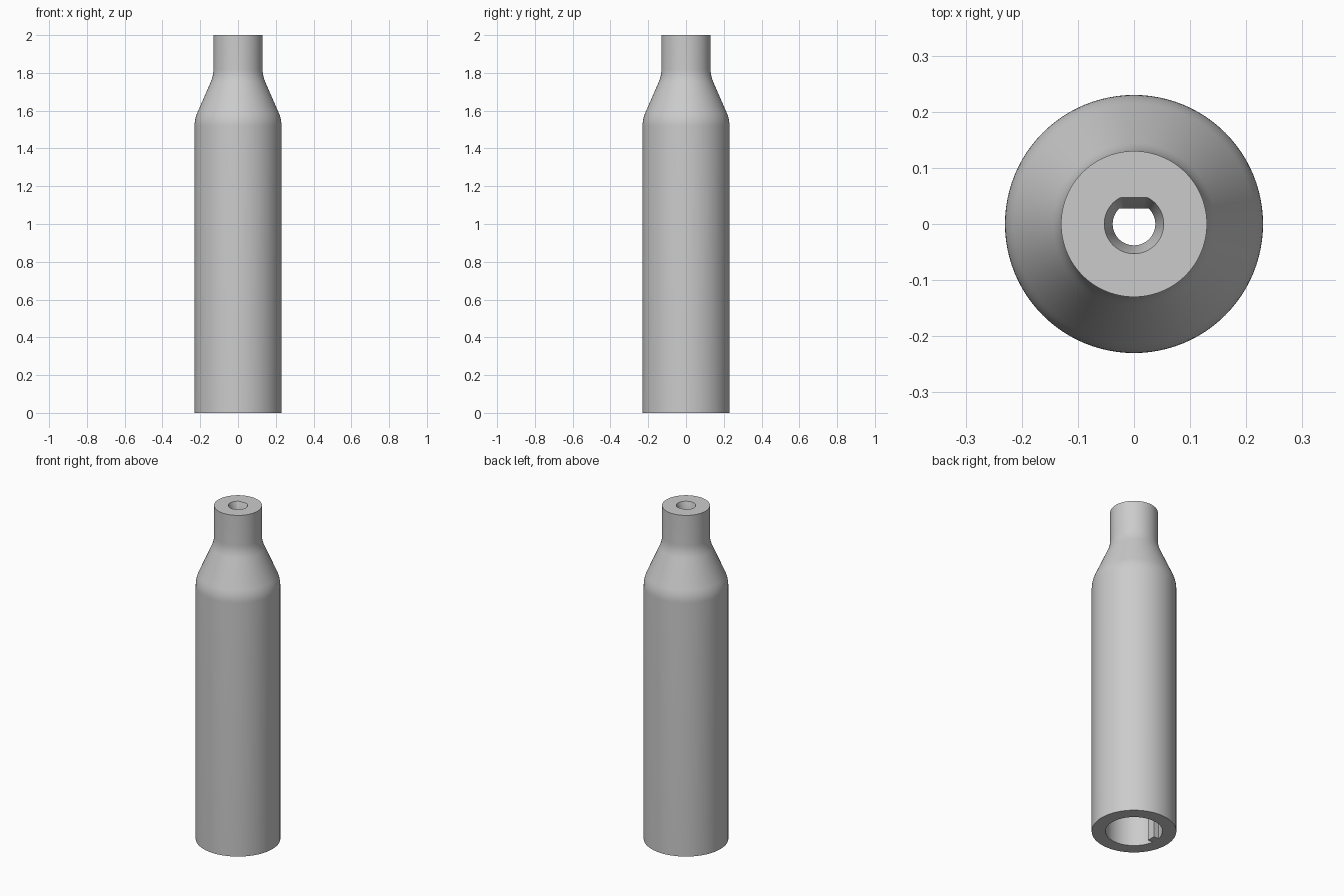
import bpy, bmesh, math
from mathutils import Vector

cube = bpy.data.objects.get("Cube")
if cube:
    bpy.data.objects.remove(cube, do_unlink=True)

SIDES = 96

grey = bpy.data.materials.new("plain grey")
grey.use_nodes = True
COLOUR = (0.6, 0.6, 0.6, 1)
grey.diffuse_color = COLOUR
grey.node_tree.nodes["Principled BSDF"].inputs["Base Color"].default_value = COLOUR


def finish(bm, name):
    """Turn a bmesh into a named, shaded object."""
    bmesh.ops.recalc_face_normals(bm, faces=bm.faces)
    mesh = bpy.data.meshes.new(name)
    bm.to_mesh(mesh)
    bm.free()
    mesh.materials.append(grey)
    obj = bpy.data.objects.new(name, mesh)
    bpy.context.collection.objects.link(obj)
    bpy.ops.object.select_all(action="DESELECT")
    obj.select_set(True)
    bpy.context.view_layer.objects.active = obj
    bpy.ops.object.shade_smooth_by_angle(angle=math.radians(25))
    return obj


def fillet(a, corner, b, steps=6):
    """Rounded profile corner from a to b as (radius, height, flat)."""
    a, corner, b = Vector(a), Vector(corner), Vector(b)
    out = []
    for i in range(steps + 1):
        t = i / steps
        p = a.lerp(corner, t).lerp(corner.lerp(b, t), t)
        out.append((p.x, p.y, 1))
    return out


def ring(bm, radius, z, flat):
    """Circle of vertices, cut straight at y = flat."""
    angles = [2 * math.pi * i / SIDES for i in range(SIDES)]
    return [bm.verts.new((radius * math.cos(a), min(radius * math.sin(a), flat), z))
            for a in angles]


# Sleeve: outer wall, shoulder, neck, D-shaped hole with chamfer, lower bore
profile = [(0.23, 0, 1)]
profile += fillet((0.23, 1.52), (0.23, 1.555), (0.215, 1.59))
profile += fillet((0.145, 1.75), (0.13, 1.785), (0.13, 1.82))
profile += [(0.13, 2, 1),
            (0.053, 2, 0.047), (0.038, 1.95, 0.028),
            (0.038, 1.5, 0.028),
            (0.155, 1.5, 1), (0.155, 0, 1)]

bm = bmesh.new()
rings = [ring(bm, *p) for p in profile]
for lower, upper in zip(rings, rings[1:] + rings[:1]):
    for i in range(SIDES):
        j = (i + 1) % SIDES
        bm.faces.new((lower[i], lower[j], upper[j], upper[i]))
finish(bm, "sleeve")

# Key: locating rib on the right side of the bore
bm = bmesh.new()
bmesh.ops.create_cube(bm, size=1)
bmesh.ops.scale(bm, vec=(0.045, 0.05, 0.45), verts=bm.verts)
bmesh.ops.translate(bm, vec=(-0.1425, 0, 0.225), verts=bm.verts)
finish(bm, "locating_key")
